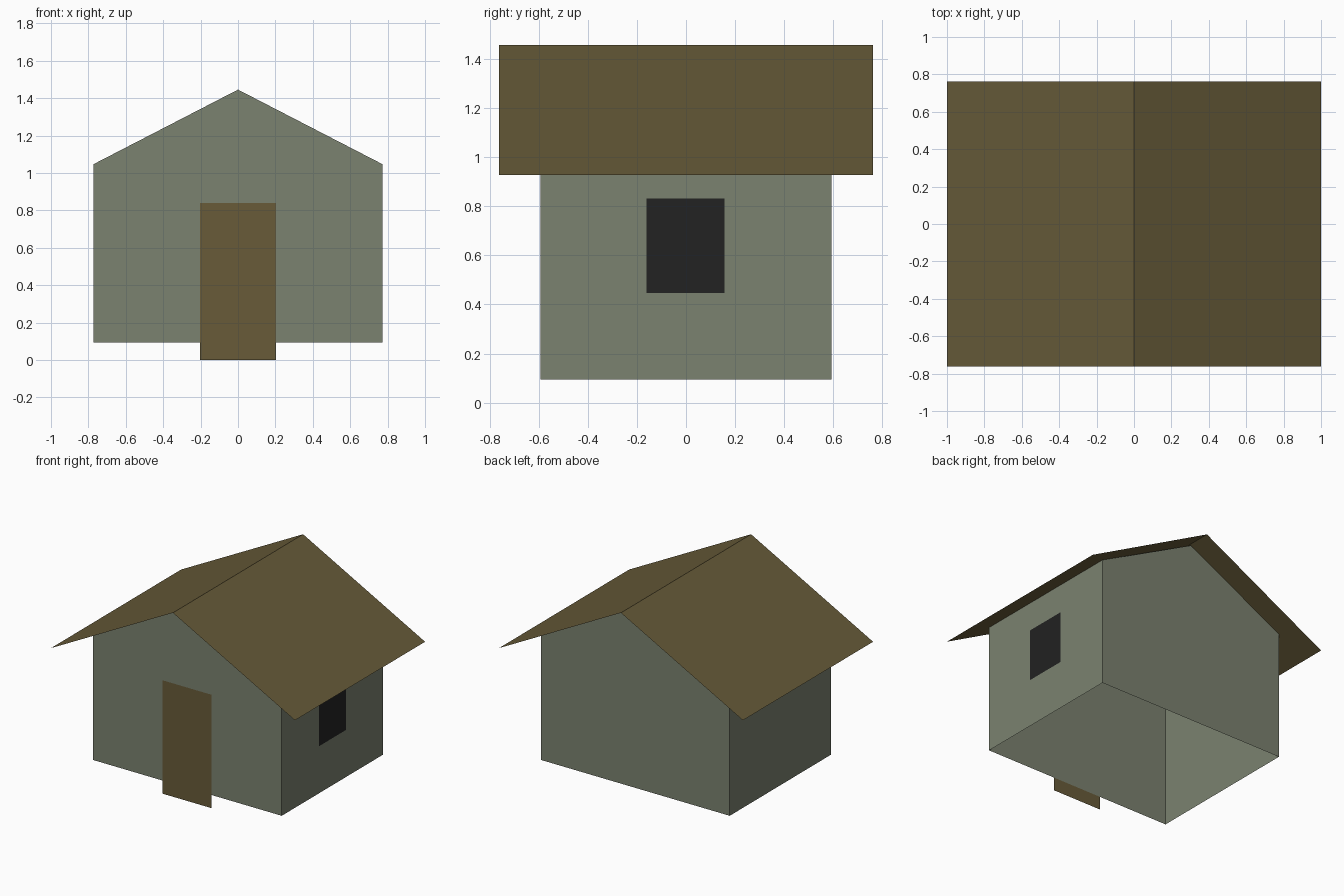
import bpy

if "Cube" in bpy.data.objects:
    bpy.data.objects.remove(bpy.data.objects["Cube"], do_unlink=True)


def material(name, rgb):
    """Flat material from 8-bit sRGB values."""
    linear = [((c / 255 + 0.055) / 1.055) ** 2.4 for c in rgb] + [1.0]
    mat = bpy.data.materials.new(name)
    mat.use_nodes = True
    mat.diffuse_color = linear
    bsdf = mat.node_tree.nodes["Principled BSDF"]
    bsdf.inputs["Base Color"].default_value = linear
    bsdf.inputs["Roughness"].default_value = 0.9
    return mat


def build(name, verts, faces, mat):
    mesh = bpy.data.meshes.new(name)
    mesh.from_pydata(verts, [], faces)
    mesh.materials.append(mat)
    obj = bpy.data.objects.new(name, mesh)
    bpy.context.collection.objects.link(obj)
    return obj


wall_green = material("grey green walls", (123, 130, 112))
roof_brown = material("olive brown roof", (102, 90, 56))
door_brown = material("brown door", (104, 91, 57))
window_black = material("dark window", (34, 34, 34))

# Walls: gabled outline front and back joined by side walls, open underneath
half_w, half_d = 0.773, 0.592
base, eave, apex = 0.095, 1.047, 1.446
outline = [(-half_w, base), (half_w, base), (half_w, eave), (0, apex), (-half_w, eave)]
verts = [(x, y, z) for y in (-half_d, half_d) for x, z in outline]
build("walls", verts,
      [(0, 1, 2, 3, 4), (9, 8, 7, 6, 5), (1, 6, 7, 2), (5, 0, 4, 9)], wall_green)

# Roof: two thin overhanging slopes meeting at the ridge
roof_line = [(-1, 0.928), (0, 1.457), (1, 0.928)]
verts = [(x, y, z) for y in (-0.762, 0.762) for x, z in roof_line]
build("roof", verts, [(0, 1, 4, 3), (1, 2, 5, 4)], roof_brown)

# Door: flat panel on the front wall, reaching the ground
y = -half_d - 0.004
build("door", [(-0.202, y, 0), (0.202, y, 0), (0.202, y, 0.84), (-0.202, y, 0.84)],
      [(0, 1, 2, 3)], door_brown)

# Window: flat panel on one side wall
x = half_w + 0.004
build("side_window", [(x, -0.16, 0.447), (x, 0.156, 0.447), (x, 0.156, 0.832), (x, -0.16, 0.832)],
      [(0, 1, 2, 3)], window_black)
